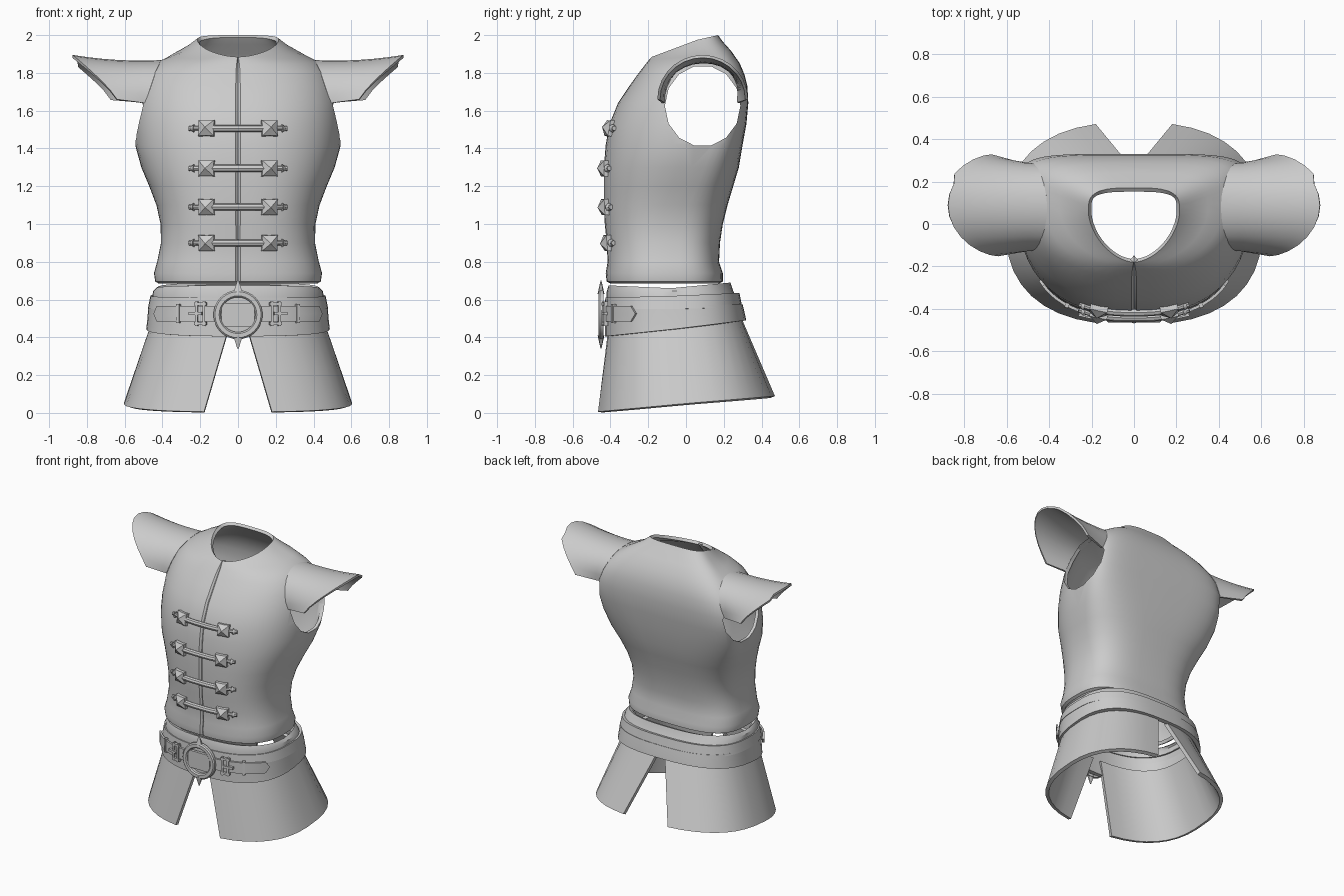
import bpy, bmesh, math
from mathutils import Vector, Matrix
from mathutils.bvhtree import BVHTree

if "Cube" in bpy.data.objects:
    bpy.data.objects.remove(bpy.data.objects["Cube"])

grey = bpy.data.materials.new("plain_grey")
grey.diffuse_color = (0.6, 0.6, 0.6, 1)
grey.use_nodes = True
grey.node_tree.nodes["Principled BSDF"].inputs["Base Color"].default_value = grey.diffuse_color


def make(name, bm, mirror=False, thick=0, offset=-1, cutter=None, angle=40):
    """Turn a bmesh into a finished, smooth-by-angle object."""
    me = bpy.data.meshes.new(name)
    bm.to_mesh(me)
    ob = bpy.data.objects.new(name, me)
    bpy.context.collection.objects.link(ob)
    me.materials.append(grey)
    if thick:
        m = ob.modifiers.new("thick", 'SOLIDIFY')
        m.thickness, m.offset = thick, offset
    if cutter:
        m = ob.modifiers.new("cut", 'BOOLEAN')
        m.object, m.operation, m.solver = cutter, 'DIFFERENCE', 'EXACT'
    if mirror:
        ob.modifiers.new("mirror", 'MIRROR').use_mirror_merge = False
    finish(ob, angle)
    return ob


def finish(ob, angle=40):
    bpy.ops.object.select_all(action='DESELECT')
    ob.select_set(True)
    bpy.context.view_layer.objects.active = ob
    bpy.ops.object.convert(target='MESH')
    bpy.ops.object.shade_smooth_by_angle(angle=math.radians(angle))


def ring_pt(r, t):
    """Point of a cross-section: t=0 front, pi/2 side, pi back."""
    hw, ys, yf, zf, yb, zb, zs, pf, pb = r
    s, c = math.sin(t), math.cos(t)
    p, ye, ze = (pf, yf, zf) if c > 0 else (pb, yb, zb)
    w = abs(c) ** p
    return Vector((math.copysign(abs(s) ** p, s) * hw, ys + (ye - ys) * w, zs + (ze - zs) * w))


def grid(rows, closed=False):
    bm = bmesh.new()
    vs = [[bm.verts.new(p) for p in row] for row in rows]
    n = len(vs[0])
    for a, b in zip(vs, vs[1:]):
        for j in range(n if closed else n - 1):
            k = (j + 1) % n
            bm.faces.new((a[j], a[k], b[k], b[j]))
    bm.normal_update()
    return bm


def span(a, b, n):
    return [a + (b - a) * i / (n - 1) for i in range(n)]


def flat(z, hw, ys, yf, yb, pf=.8, pb=.65):
    return (hw, ys, yf, z, yb, z, z, pf, pb)


# Jacket body
rings = [flat(.685, .42, -.1, -.40, .175), flat(.695, .438, -.1, -.42, .195),
         flat(.74, .445, -.1, -.425, .195), flat(.80, .428, -.1, -.415, .175),
         flat(.90, .408, -.1, -.42, .18), flat(1.0, .41, -.08, -.43, .195),
         flat(1.1, .432, -.05, -.435, .22), flat(1.2, .47, 0, -.435, .25),
         flat(1.3, .512, .03, -.435, .28, .82, .58), flat(1.42, .545, .07, -.425, .30, .85, .5),
         flat(1.53, .55, .1, -.405, .32, .85, .42), flat(1.64, .545, .12, -.36, .33, .85, .4),
         flat(1.73, .52, .12, -.30, .325, .85, .42),
         (.48, .11, -.25, 1.80, .31, 1.79, 1.81, .85, .47),
         (.42, .1, -.215, 1.845, .285, 1.85, 1.862, .9, .52),
         (.35, .09, -.195, 1.87, .24, 1.915, 1.89, 1, .57),
         (.27, .07, -.185, 1.88, .195, 1.965, 1.93, 1.08, .6),
         (.215, .06, -.18, 1.885, .17, 2.0, 1.975, 1.15, .6)]
ts = sorted(span(0, math.tau, 57)[:-1] + [.012, math.tau - .012])
rows = [[ring_pt(r, t) for t in ts] for r in rings]
for row in rows:                       # closing seam down the front
    row[0].y += .012
body = grid(rows, True)
body_bvh = BVHTree.FromBMesh(body)

# Armhole cutters
cut = bmesh.new()
for s in (-1, 1):
    bmesh.ops.create_cone(cut, cap_ends=True, segments=14, radius1=1, radius2=1, depth=.7,
                          matrix=Matrix.Translation((s * .68, .088, 1.625)) @
                          Matrix.Diagonal((1, .2, .215, 1)) @ Matrix.Rotation(math.pi / 2, 4, 'Y'))
cutter = make("armhole_cutter", cut)
cutter.hide_render = True
make("jacket_body", body, thick=.022, cutter=cutter)
bpy.data.objects.remove(cutter)

# Flared cap sleeves
rows = []
for k in range(7):
    u, row = k / 6, []
    for a in span(0, math.pi, 15):
        s, c = math.sin(a), math.cos(a)
        inner = Vector((.535 - .125 * s, .085 - .235 * c, 1.65 + .22 * s))
        hit, nor, _, _ = body_bvh.find_nearest(inner)
        inner = hit + nor * .002
        outer = Vector((.64 + .235 * s ** 1.2 + (.03 * (c < -.5)), .088 - .24 * c, 1.66 + .235 * s))
        p = inner.lerp(outer, u)
        p.z -= .05 * u * (1 - u) * s
        row.append(p)
    rows.append(row)
sleeve = grid(rows)
bmesh.ops.reverse_faces(sleeve, faces=sleeve.faces)
if sum(f.normal.z for f in sleeve.faces) < 0:
    bmesh.ops.reverse_faces(sleeve, faces=sleeve.faces)
make("cap_sleeves", sleeve, mirror=True, thick=.015)

# Skirt panels, open at front and back
low = (.605, 0, -.475, .005, .48, .09, .05, .8, .8)
top = flat(.5, .452, -.05, -.405, .295, .8, .8)
rows = []
for r, x in ((low, .18), (top, .035)):
    t0 = math.asin((x / r[0]) ** (1 / .8))
    rows.append([ring_pt(r, t) for t in span(t0, math.pi - t0, 18)])
make("skirt_panels", grid(rows), mirror=True, thick=.025)

# Layered waist sash
around = span(0, math.tau, 49)[:-1]
sash = {
    "upper_sash": [(.455, -.05, -.42, .60, .27, .61, .60), (.45, -.06, -.42, .64, .25, .645, .645),
                   (.43, -.08, -.41, .675, .235, .69, .66)],
    "middle_sash": [(.478, -.05, -.43, .55, .298, .56, .55), (.464, -.05, -.427, .61, .283, .635, .62)],
    "lower_sash": [(.486, -.05, -.43, .405, .318, .49, .445), (.482, -.05, -.43, .44, .315, .51, .475),
                   (.474, -.05, -.43, .56, .30, .575, .565)]}
for name, rs in sash.items():
    b = grid([[ring_pt(r + (.8, .75), t) for t in around] for r in rs], True)
    belt_bvh = BVHTree.FromBMesh(b)
    make(name, b, thick=.03)

# Belt straps with pointed ends
rows = []
for z, end in ((.485, 1.0), (.525, 1.08), (.565, 1.0)):
    rows.append([ring_pt(flat(z, .483, -.05, -.434, .3), t) for t in span(.1, end, 12)])
make("belt_straps", grid(rows), mirror=True, thick=.014, offset=1)


def on(bvh, x, z, lift=0):
    """Frame on the front surface: local Z outward, local Y up."""
    hit, nor, _, _ = bvh.ray_cast(Vector((x, -2, z)), Vector((0, 1, 0)))
    return Matrix.Translation(hit + nor * lift) @ nor.to_track_quat('Z', 'Y').to_matrix().to_4x4()


def box(bm, m, x, y, w, h, d):
    bmesh.ops.create_cube(bm, size=1, matrix=m @ Matrix.Translation((x, y, 0)) @ Matrix.Diagonal((w, h, d, 1)))


# Small strap buckles: flared frame, prong and keeper loop
bm = bmesh.new()
for s in (-1, 1):
    m = on(belt_bvh, s * .195, .525, .018)
    for dx in (-.02, .02):
        box(bm, m, dx, 0, .012, .13, .022)
    for dy in (-.052, .052):
        box(bm, m, 0, dy, .065, .016, .022)
    box(bm, m, s * .025, 0, .07, .016, .034)
    box(bm, on(belt_bvh, s * .31, .525, .014), 0, 0, .018, .1, .022)
make("strap_buckles", bm)

# Round centre buckle with spikes and a square plate
bm = bmesh.new()
face = Matrix.Translation((0, -.448, .52)) @ Matrix.Rotation(math.pi / 2, 4, 'X')
prof = [(.092, -.012), (.092, .008), (.1, .016), (.122, .016), (.13, .008), (.13, -.012)]
rows = [[face @ Vector((r * math.cos(a), r * math.sin(a), h)) for r, h in prof]
        for a in span(0, math.tau, 33)]
bm = grid(rows)
bmesh.ops.remove_doubles(bm, verts=bm.verts, dist=1e-4)
bmesh.ops.recalc_face_normals(bm, faces=bm.faces)
for s in (-1, 1):
    bmesh.ops.create_cone(bm, cap_ends=True, segments=6, radius1=.03, radius2=.004, depth=.07,
                          matrix=Matrix.Translation((0, -.45, .52 + s * .145)) @
                          Matrix.Diagonal((1, .6, s, 1)))
bmesh.ops.recalc_face_normals(bm, faces=bm.faces)
make("round_buckle", bm)
bm = bmesh.new()
box(bm, face, 0, 0, .175, .125, .02)
make("buckle_plate", bm)


def stud(bm, m):
    """Four-cornered star pyramid."""
    levels = []
    for k, h in ((1, -.012), (1, .014), (.45, .03)):
        levels.append([bm.verts.new(m @ Vector((k * r * math.cos(a), k * r * math.sin(a), h)))
                       for i in range(8) for r, a in [((.04, .06)[i % 2], i * math.pi / 4)]])
    apex = bm.verts.new(m @ Vector((0, 0, .044)))
    for i in range(8):
        j = (i + 1) % 8
        for a, b in zip(levels, levels[1:]):
            bm.faces.new((a[i], a[j], b[j], b[i]))
        bm.faces.new((levels[2][i], levels[2][j], apex))


# Four front fastenings: cord, studs and end knobs
studs, knobs = bmesh.new(), bmesh.new()
for n, z in enumerate((.9, 1.09, 1.295, 1.505)):
    cu = bpy.data.curves.new("cord", 'CURVE')
    cu.dimensions, cu.bevel_depth, cu.bevel_resolution = '3D', .019, 2
    sp = cu.splines.new('POLY')
    xs = [-.17, -.13, -.09, -.045, .045, .09, .13, .17]
    sp.points.add(len(xs) - 1)
    for p, x in zip(sp.points, xs):
        p.co = (*on(body_bvh, x, z, .008).translation, 1)
    cord = bpy.data.objects.new(f"fastening_cord_{n + 1}", cu)
    bpy.context.collection.objects.link(cord)
    cu.materials.append(grey)
    finish(cord)
    for s in (-1, 1):
        stud(studs, on(body_bvh, s * .165, z, .006))
        m = on(body_bvh, s * .228, z, .008) @ Matrix.Rotation(s * math.pi / 2, 4, 'Y')
        bmesh.ops.create_cone(knobs, cap_ends=True, segments=8, radius1=.012, radius2=.013, depth=.06, matrix=m)
        bmesh.ops.create_cone(knobs, cap_ends=True, segments=8, radius1=.022, radius2=.01, depth=.02,
                              matrix=m @ Matrix.Translation((0, 0, .012)))
make("fastening_studs", studs, angle=15)
make("fastening_knobs", knobs)
